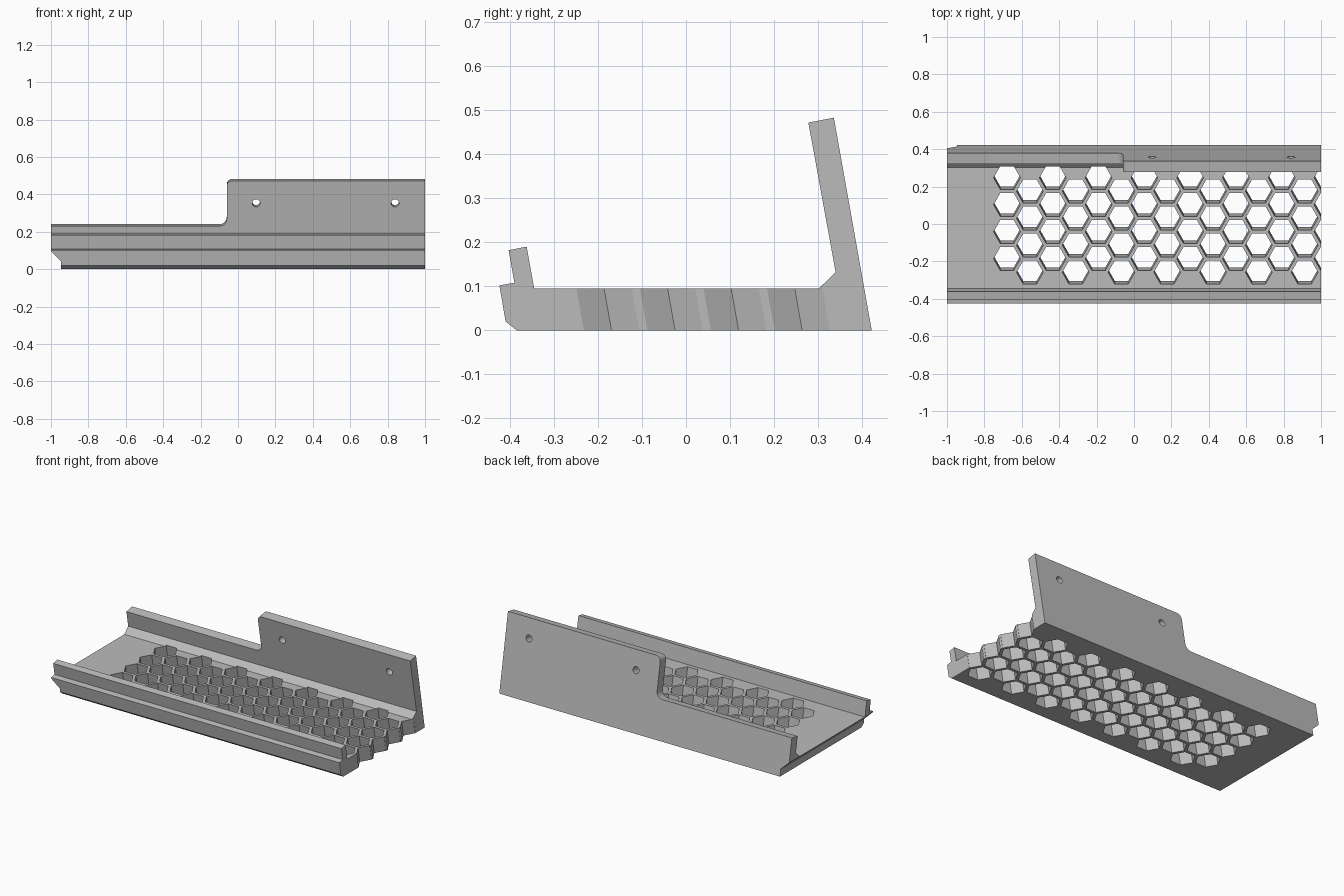
import bpy, bmesh, math
from mathutils import Vector

cube = bpy.data.objects.get("Cube")
if cube:
    bpy.data.objects.remove(cube, do_unlink=True)

grey = bpy.data.materials.new("plain grey")
grey.use_nodes = True
grey.diffuse_color = (0.5, 0.5, 0.5, 1)
grey.node_tree.nodes["Principled BSDF"].inputs["Base Color"].default_value = (0.5, 0.5, 0.5, 1)

# Leaning frame of the back wall: up along it, outward from it
LEAN = math.radians(10.1)
X = Vector((1, 0, 0))
UP = Vector((0, -math.sin(LEAN), math.cos(LEAN)))
OUT = Vector((0, math.cos(LEAN), math.sin(LEAN)))
HEEL = Vector((0, 0.422, 0))


def prisms(name, rings, direction):
    """Closed prisms from rings of points, swept along a direction."""
    bm = bmesh.new()
    for ring in rings:
        face = bm.faces.new([bm.verts.new(p) for p in ring])
        top = bmesh.ops.extrude_face_region(bm, geom=[face], use_keep_orig=True)["geom"]
        verts = [v for v in top if isinstance(v, bmesh.types.BMVert)]
        bmesh.ops.translate(bm, verts=verts, vec=direction)
    bmesh.ops.recalc_face_normals(bm, faces=bm.faces)
    mesh = bpy.data.meshes.new(name)
    bm.to_mesh(mesh)
    bm.free()
    mesh.materials.append(grey)
    obj = bpy.data.objects.new(name, mesh)
    bpy.context.collection.objects.link(obj)
    return obj


def arc(cx, cy, r, start, end, n=8):
    angles = [math.radians(start + (end - start) * i / n) for i in range(n + 1)]
    return [(cx + r * math.cos(a), cy + r * math.sin(a)) for a in angles]


def on_wall(points, depth):
    return [HEEL + X * x + UP * s + OUT * depth for x, s in points]


def cut(target, cutter):
    cutter.hide_render = True
    mod = target.modifiers.new(cutter.name, "BOOLEAN")
    mod.operation = "DIFFERENCE"
    mod.solver = "EXACT"
    mod.object = cutter
    bpy.context.view_layer.objects.active = target
    bpy.ops.object.modifier_apply(modifier=mod.name)
    bpy.data.objects.remove(cutter, do_unlink=True)


# Tray: floor, front lip and leaning back wall in one section
section = [(-0.385, 0), (-0.41, 0.02), (-0.424, 0.102), (-0.39, 0.108),
           (-0.403, 0.182), (-0.362, 0.19), (-0.345, 0.095), (0.302, 0.095),
           (0.34, 0.132), (0.278, 0.472), (0.336, 0.483), (0.422, 0)]
tray = prisms("perforated_tray", [[(-1, y, z) for y, z in section]], X * 2)

# Step in the back wall with rounded corners
step = ([(-1.1, 0.244)] + arc(-0.1, 0.284, 0.04, -90, 0)
        + arc(-0.03, 0.4606, 0.03, 180, 90) + [(-0.03, 0.6), (-1.1, 0.6)])
cut(tray, prisms("wall_step_cutter", [on_wall(step, -0.15)], OUT * 0.25))

# Two screw holes
holes = [on_wall(arc(x, 0.369, 0.021, 0, 345, 23), -0.12) for x in (0.097, 0.84)]
cut(tray, prisms("screw_hole_cutter", holes, OUT * 0.2))

# Undercut at the right end
under = [(-0.947, -0.1), (-0.947, 0.044), (-1.047, 0.14), (-1.1, 0.14), (-1.1, -0.1)]
cut(tray, prisms("end_undercut_cutter", [[(x, -0.6, z) for x, z in under]], Vector((0, 1.2, 0))))

# Honeycomb of leaning hexagonal holes
PITCH_X, PITCH_Y, RADIUS = 0.1224, 0.1444, 0.0715
rings = []
for col in range(15):
    for row in range(4):
        y = 0.247 - PITCH_Y * (row + 0.5 * (col % 2))
        centre = Vector((-0.679 + PITCH_X * col, y, 0.095)) - UP * 0.2
        rings.append([centre + X * a + OUT * b for a, b in arc(0, 0, RADIUS, 0, 300, 5)])
cut(tray, prisms("honeycomb_cutter", rings, UP * 0.33))

# Keep edges crisp, smooth only the rounded corners and holes
tray.select_set(True)
bpy.context.view_layer.objects.active = tray
bpy.ops.object.shade_smooth_by_angle(angle=math.radians(25))
